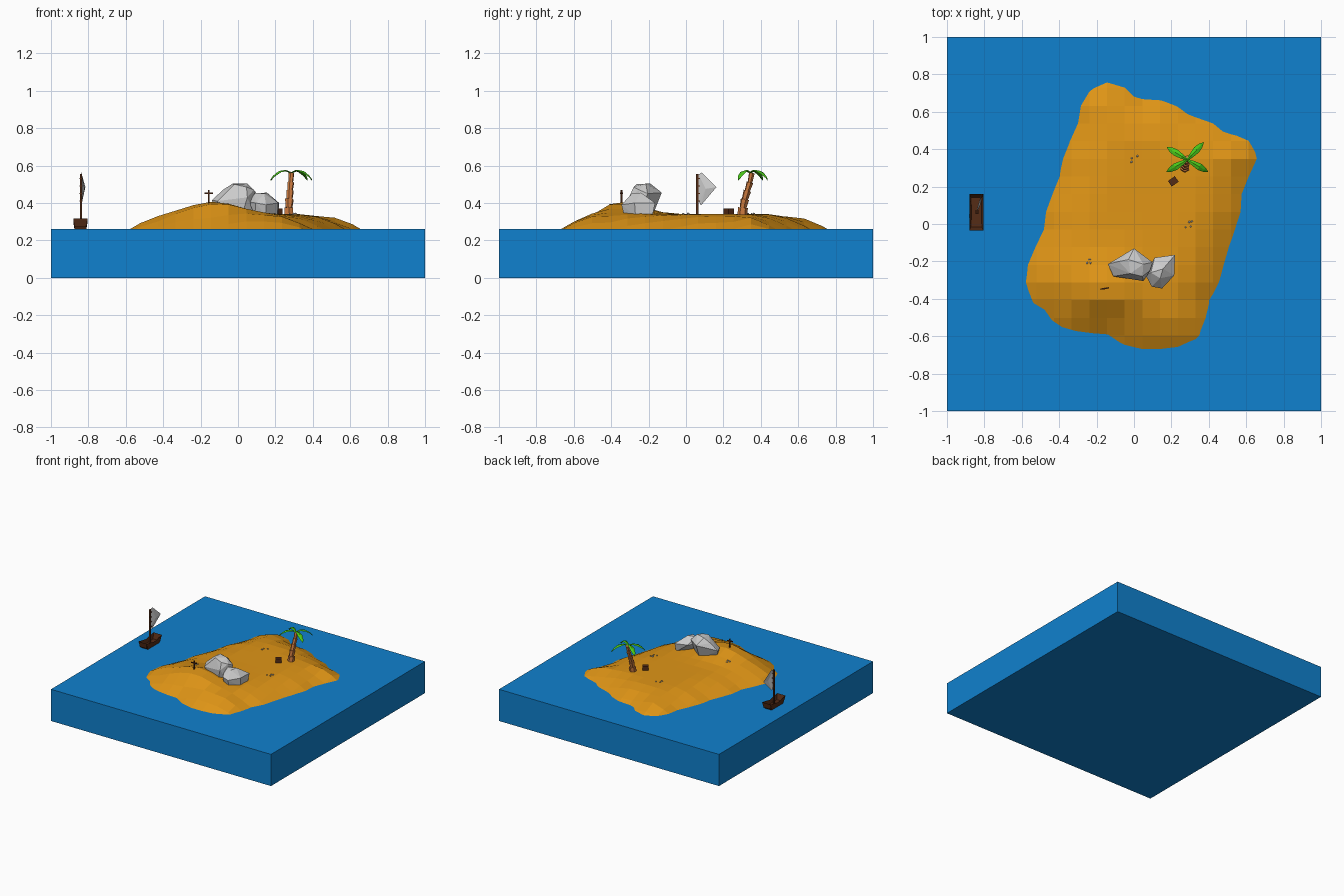
import bpy, bmesh, math, random
from mathutils import Vector, Matrix

if "Cube" in bpy.data.objects:
    bpy.data.objects.remove(bpy.data.objects["Cube"])

random.seed(4)
WATER = 0.26


def mat(name, col):
    m = bpy.data.materials.new(name)
    m.diffuse_color = (*col, 1)
    m.use_nodes = True
    m.node_tree.nodes["Principled BSDF"].inputs["Base Color"].default_value = m.diffuse_color
    return m


BLUE = mat("water_blue", (0.005, 0.22, 0.62))
SAND = mat("sand", (0.74, 0.30, 0.008))
BARK = mat("bark", (0.62, 0.20, 0.05))
LEAF = mat("leaf", (0.07, 0.60, 0.01))
WOOD = mat("dark_wood", (0.09, 0.025, 0.008))


def finish(name, bm, material=None):
    me = bpy.data.meshes.new(name)
    bm.to_mesh(me)
    bm.free()
    ob = bpy.data.objects.new(name, me)
    bpy.context.collection.objects.link(ob)
    if material:
        me.materials.append(material)
    return ob


def add_box(bm, centre, size, turn=0):
    m = Matrix.Translation(centre) @ Matrix.Rotation(turn, 4, 'Z') @ Matrix.Diagonal((*size, 1))
    bmesh.ops.create_cube(bm, size=1, matrix=m)


# Water block
bm = bmesh.new()
add_box(bm, (0, 0, WATER / 2), (2, 2, WATER))
finish("water", bm, BLUE)

# Island: height grid driven by the distance to the shore line
SHORE = [(-.14, .76), (-.05, .73), (.01, .67), (.16, .66), (.25, .62), (.30, .58), (.42, .54),
         (.48, .49), (.60, .46), (.65, .40), (.66, .33), (.63, .27), (.58, .22), (.57, .05),
         (.52, -.08), (.48, -.22), (.44, -.36), (.39, -.42), (.38, -.56), (.32, -.63), (.20, -.67),
         (.04, -.67), (-.06, -.645), (-.13, -.59), (-.30, -.575), (-.42, -.54), (-.47, -.465),
         (-.54, -.42), (-.58, -.32), (-.57, -.22), (-.53, -.13), (-.48, -.03), (-.48, .04),
         (-.42, .20), (-.38, .30), (-.38, .38), (-.32, .48), (-.29, .57), (-.29, .62), (-.25, .71)]


def shore_distance(x, y):
    best, inside = 9, False
    for (ax, ay), (bx, by) in zip(SHORE, SHORE[1:] + SHORE[:1]):
        dx, dy = bx - ax, by - ay
        t = max(0, min(1, ((x - ax) * dx + (y - ay) * dy) / (dx * dx + dy * dy)))
        best = min(best, math.hypot(x - ax - t * dx, y - ay - t * dy))
        if (ay > y) != (by > y) and x < ax + (y - ay) * dx / dy:
            inside = not inside
    return best if inside else -best


def ground(x, y):
    d = shore_distance(x, y)
    t = min(1, d / 0.25)
    base = 0.08 * (1 - (1 - t) ** 2) if d > 0 else max(0.6 * d, -0.08)
    hill = 0.072 * math.exp(-((x + .13) / .19) ** 2 - ((y + .36) / .17) ** 2)
    return WATER + base + hill * max(0, min(1, d / 0.2))


bm = bmesh.new()
step, n = 0.0945, 20
grid = {}
for i in range(n):
    for j in range(n):
        x, y = -0.90 + i * step, -0.88 + j * step
        grid[i, j] = bm.verts.new((x, y, ground(x, y)))
for i in range(n - 1):
    for j in range(n - 1):
        q = [grid[i, j], grid[i + 1, j], grid[i + 1, j + 1], grid[i, j + 1]]
        if max(v.co.z for v in q) > WATER:
            bm.faces.new(q)
bmesh.ops.delete(bm, geom=[v for v in bm.verts if not v.link_faces], context='VERTS')
finish("island", bm, SAND)


# Rocks: convex hulls of a few corner points
def rock(name, points):
    bm = bmesh.new()
    for p in points:
        bm.verts.new(p)
    hull = bmesh.ops.convex_hull(bm, input=bm.verts)
    bmesh.ops.delete(bm, geom=[g for g in hull["geom_interior"] if g.is_valid], context='VERTS')
    finish(name, bm)


rock("large_rock", [(0, -.13, .455), (-.14, -.215, .415), (-.11, -.28, .41), (.05, -.305, .43),
                    (.10, -.205, .45), (.085, -.25, .47), (-.03, -.19, .503), (.05, -.215, .503),
                    (-.02, -.265, .50), (.045, -.28, .485), (-.08, -.2, .47), (-.11, -.24, .33),
                    (.09, -.25, .33), (0, -.18, .33), (.02, -.29, .33)])
rock("small_rock", [(.22, -.165, .40), (.11, -.18, .41), (.06, -.27, .405), (.095, -.335, .40),
                    (.15, -.345, .39), (.215, -.275, .40), (.09, -.26, .453), (.155, -.24, .455),
                    (.14, -.29, .45), (.215, -.18, .33), (.21, -.27, .33), (.15, -.33, .33),
                    (.09, -.31, .33)])

# Pebble clusters
bm = bmesh.new()
for cx, cy in [(0, .35), (.29, 0), (-.25, -.19)]:
    for k in range(4):
        x, y = cx + random.uniform(-.022, .022), cy + random.uniform(-.022, .022)
        bmesh.ops.create_icosphere(bm, subdivisions=1, radius=random.uniform(.004, .007),
                                   matrix=Matrix.Translation((x, y, ground(x, y) + .002)))
finish("pebbles", bm)

# Palm trunk: six-sided segments that flare upward, leaning back
bm = bmesh.new()
path = [Vector(p) for p in [(.272, .300, .325), (.272, .305, .375), (.275, .315, .42),
                            (.278, .328, .465), (.282, .342, .51), (.285, .352, .56)]]
for k, (a, b) in enumerate(zip(path, path[1:])):
    rot = (b - a).to_track_quat('Z', 'Y').to_matrix().to_4x4()
    r = .026 - .0025 * k
    bmesh.ops.create_cone(bm, cap_ends=True, segments=6, radius1=r if k == 0 else r * .8, radius2=r,
                          depth=(b - a).length, matrix=Matrix.Translation((a + b) / 2) @ rot)
finish("palm_trunk", bm, BARK)

# Palm fronds: drooping ridged leaves
bm = bmesh.new()
for deg in (47, 148, 210, 330):
    m = Matrix.Translation((.285, .343, 0)) @ Matrix.Rotation(math.radians(deg), 4, 'Z')
    rows = []
    for d, w, z in [(0, .005, .565), (.035, .013, .577), (.075, .019, .571), (.105, .013, .55),
                    (.127, .002, .527)]:
        rows.append([bm.verts.new(m @ Vector(p)) for p in
                     [(d, -w, z - w * .35), (d, 0, z), (d, w, z - w * .35), (d, 0, z - .008)]])
    for a, b in zip(rows, rows[1:]):
        for s in range(4):
            bm.faces.new((a[s], b[s], b[(s + 1) % 4], a[(s + 1) % 4]))
    bm.faces.new(rows[-1])
    bm.faces.new(rows[0][::-1])
bmesh.ops.recalc_face_normals(bm, faces=bm.faces)
finish("palm_fronds", bm, LEAF)

# Small chest and wooden cross
bm = bmesh.new()
add_box(bm, (.21, .228, .353), (.045, .036, .036), math.radians(35))
finish("chest", bm, WOOD)
bm = bmesh.new()
add_box(bm, (-.157, -.345, .43), (.008, .008, .08), .2)
add_box(bm, (-.157, -.345, .452), (.046, .007, .008), .15)
finish("cross", bm, WOOD)

# Boat hull: tapered box, hollowed by an inset
bm = bmesh.new()
bx, by = -.8425, .063
add_box(bm, (bx, by, .283), (.076, .196, .066))
for v in bm.verts:
    if v.co.z < .27:
        v.co.y = by + (v.co.y - by) * .72
        v.co.x = bx + (v.co.x - bx) * .8
bmesh.ops.bisect_plane(bm, geom=bm.verts[:] + bm.edges[:] + bm.faces[:],
                       plane_co=(bx, by, 0), plane_no=(0, 1, 0))
for v in bm.verts:
    if abs(v.co.y - by) < .001 and v.co.z > .29:
        v.co.z -= .018
bm.normal_update()
top = [f for f in bm.faces if f.normal.z > .5]
bmesh.ops.inset_region(bm, faces=top, thickness=.012, depth=0)
for v in {v for f in top for v in f.verts}:
    v.co.z = .272
finish("boat_hull", bm, WOOD)

# Mast with ties
bm = bmesh.new()
add_box(bm, (-.84, .06, .41), (.011, .011, .29))
for z in (.41, .45, .49, .53):
    add_box(bm, (-.84, .064, z), (.015, .022, .005))
finish("mast", bm, WOOD)

# Sail: bulging triangle fan
bm = bmesh.new()
mid = bm.verts.new((-.820, .105, .475))
rim = [bm.verts.new(p) for p in [(-.84, .068, .41), (-.838, .08, .387), (-.816, .163, .485),
                                 (-.838, .085, .563), (-.84, .068, .552)]]
for a, b in zip(rim, rim[1:] + rim[:1]):
    bm.faces.new((mid, a, b))
finish("sail", bm)
